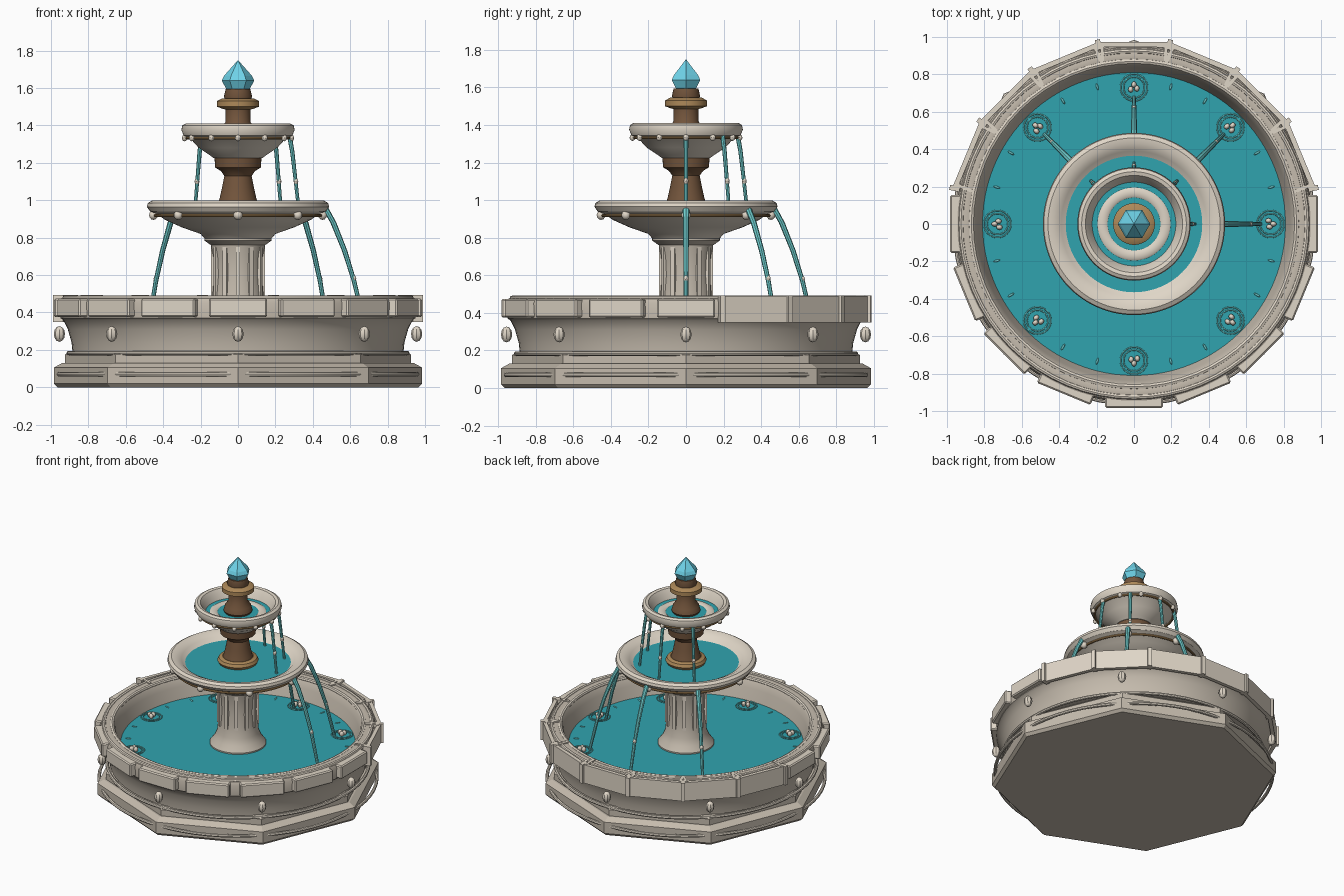
import bpy, bmesh
from math import sin, cos, pi, radians
from mathutils import Matrix, Vector

if "Cube" in bpy.data.objects:
    bpy.data.objects.remove(bpy.data.objects["Cube"])


def material(name, color):
    m = bpy.data.materials.new(name)
    m.diffuse_color = (*color, 1)
    m.use_nodes = True
    m.node_tree.nodes["Principled BSDF"].inputs["Base Color"].default_value = m.diffuse_color
    return m


STONE = material("stone", (0.56, 0.50, 0.42))
PALE = material("pale_stone", (0.74, 0.67, 0.57))
WATER = material("water", (0.03, 0.37, 0.43))
STREAM = material("stream", (0.16, 0.62, 0.62))
WOOD = material("dark_bronze", (0.17, 0.09, 0.045))
GOLD = material("gold_bronze", (0.42, 0.25, 0.10))
CRYSTAL = material("crystal", (0.16, 0.66, 0.82))


def finish(name, bm, mat, smooth=True):
    bmesh.ops.remove_doubles(bm, verts=bm.verts, dist=1e-5)
    bmesh.ops.recalc_face_normals(bm, faces=bm.faces)
    me = bpy.data.meshes.new(name)
    bm.to_mesh(me)
    bm.free()
    me.materials.append(mat)
    ob = bpy.data.objects.new(name, me)
    bpy.context.collection.objects.link(ob)
    if smooth:
        bpy.ops.object.select_all(action='DESELECT')
        bpy.context.view_layer.objects.active = ob
        ob.select_set(True)
        bpy.ops.object.shade_smooth_by_angle(angle=radians(35))
    return ob


def lathe(name, profile, mat, sides=64, smooth=True):
    """Spin (radius, z) points about the z axis."""
    bm = bmesh.new()
    rings = [[bm.verts.new((r * cos(2 * pi * i / sides), r * sin(2 * pi * i / sides), z))
              for i in range(sides)] if r > 0 else [bm.verts.new((0, 0, z))] * sides
             for r, z in profile]
    for a, b in zip(rings, rings[1:]):
        for i in range(sides):
            j = (i + 1) % sides
            bm.faces.new(list(dict.fromkeys((a[i], a[j], b[j], b[i]))))
    return finish(name, bm, mat, smooth)


def ring(name, R, z, r, mat, flat=1.0):
    prof = [(R + r * cos(t * pi / 4), z + flat * r * sin(t * pi / 4)) for t in range(9)]
    return lathe(name, prof, mat)


def place(angle, radius=0, z=0):
    return Matrix.Rotation(radians(angle), 4, 'Z') @ Matrix.Translation((radius, 0, z))


def add_box(bm, angle, x0, x1, y0, y1, z0, z1):
    """Box with radial range x, tangential range y, turned to an angle."""
    m = (Matrix.Rotation(radians(angle), 4, 'Z')
         @ Matrix.Translation(((x0 + x1) / 2, (y0 + y1) / 2, (z0 + z1) / 2))
         @ Matrix.Diagonal((x1 - x0, y1 - y0, z1 - z0, 1)))
    bmesh.ops.create_cube(bm, size=1, matrix=m)


def ellipsoids(name, spots, size, mat, u=10, v=6):
    bm = bmesh.new()
    for a, r, z in spots:
        bmesh.ops.create_uvsphere(bm, u_segments=u, v_segments=v, radius=1,
                                  matrix=place(a, r, z) @ Matrix.Diagonal((*size, 1)))
    return finish(name, bm, mat)


def streams(name, path, radius):
    """Thin tubes along a falling (radius, z) path, on four sides."""
    bm = bmesh.new()
    for a in (0, 45, 90, 135):
        rings = []
        for k, (r, z) in enumerate(path):
            w = radius * (1 - 0.1 * k)
            rings.append([bm.verts.new(place(a) @ Vector((r + w * cos(t * pi / 4), w * sin(t * pi / 4), z)))
                          for t in range(8)])
        for p, q in zip(rings, rings[1:]):
            for i in range(8):
                bm.faces.new((p[i], p[i - 1], q[i - 1], q[i]))
        bm.faces.new(rings[0])
        bm.faces.new(rings[-1])
    return finish(name, bm, STREAM)


# Octagonal stepped plinth with round mouldings
lathe("plinth_lower", [(0, 0), (0.965, 0), (0.985, 0.02), (0.985, 0.105), (0.94, 0.13), (0, 0.13)],
      STONE, 8, False)
lathe("plinth_upper", [(0, 0.12), (0.925, 0.12), (0.925, 0.175), (0.90, 0.195), (0, 0.195)],
      STONE, 8, False)
ring("plinth_moulding_lower", 0.96, 0.07, 0.012, PALE)
ring("plinth_moulding_upper", 0.905, 0.183, 0.012, PALE)

# Basin wall and rounded rim
LEVEL = 0.335
lathe("basin", [(0.80, 0.19), (0.885, 0.19), (0.89, 0.24), (0.91, 0.31), (0.935, 0.36), (0.95, 0.37),
                (0.955, 0.45), (0.945, 0.475), (0.92, 0.485), (0.885, 0.485), (0.86, 0.478),
                (0.848, 0.46), (0.835, 0.42), (0.81, LEVEL), (0.80, 0.30), (0.80, 0.19)], STONE, 96)
ring("rim_bead_outer", 0.925, 0.478, 0.014, PALE)
ring("rim_bead_inner", 0.87, 0.474, 0.016, PALE)
lathe("basin_water", [(0, LEVEL), (0.812, LEVEL), (0.80, 0.30), (0, 0.30)], WATER, 96)

# Rim: solid coping blocks at the front, open framed panels at the back
bm = bmesh.new()
for k in range(8, 17):
    add_box(bm, 22.5 * k, 0.90, 0.983, -0.155, 0.155, 0.375, 0.475)
coping = finish("coping_blocks", bm, PALE, False)
bevel = coping.modifiers.new("bevel", 'BEVEL')
bevel.width = 0.008
bm = bmesh.new()
for k in range(1, 8):
    a = 22.5 * k
    add_box(bm, a, 0.945, 0.972, -0.185, 0.185, 0.35, 0.49)
    for s in (-1, 1):
        y0, y1 = sorted((s * 0.16, s * 0.178))
        add_box(bm, a, 0.86, 0.96, y0, y1, 0.37, 0.493)
for k in range(8):
    add_box(bm, 11.25 + 22.5 * k, 0.95, 1.005, -0.014, 0.014, 0.35, 0.493)
finish("back_rim_panels", bm, PALE, False)

eighths = [45 * k for k in range(8)]
ellipsoids("basin_studs", [(a, 0.955, 0.285) for a in eighths], (0.03, 0.03, 0.042), PALE, 8, 6)

# Fluted pedestal
lathe("pedestal", [(0, 0.30), (0.195, 0.30), (0.195, 0.345), (0.165, 0.385), (0.145, 0.43), (0.136, 0.51),
                   (0.128, 0.60), (0.133, 0.70), (0.145, 0.76), (0.18, 0.785), (0.18, 0.82), (0, 0.82)],
      STONE, 48)
bm = bmesh.new()
for k in range(12):
    add_box(bm, 30 * k, 0.12, 0.145, -0.012, 0.012, 0.49, 0.75)
finish("pedestal_flutes", bm, PALE, False)

# Lower bowl
lathe("lower_bowl", [(0, 0.785), (0.17, 0.785), (0.20, 0.82), (0.30, 0.855), (0.39, 0.895), (0.43, 0.925),
                     (0.47, 0.94), (0.487, 0.965), (0.482, 0.985), (0.46, 0.998), (0.43, 0.995),
                     (0.39, 0.975), (0.355, 0.94), (0.25, 0.91), (0, 0.90)], PALE, 80)
lathe("lower_bowl_water", [(0, 0.95), (0.365, 0.95), (0.34, 0.93), (0, 0.93)], WATER)
ring("lower_bowl_band", 0.443, 0.918, 0.008, GOLD)
ellipsoids("lower_bowl_beads", [(a, 0.452, 0.92) for a in eighths], (0.025, 0.025, 0.025), PALE)

# Turned bronze stem
lathe("stem", [(0, 0.93), (0.11, 0.93), (0.11, 0.98), (0.098, 1.01), (0.085, 1.07), (0.073, 1.13),
               (0.09, 1.155), (0.122, 1.175), (0.126, 1.23), (0, 1.23)], WOOD, 40)
ring("stem_collar", 0.107, 0.97, 0.035, GOLD, 0.8)

# Upper bowl
lathe("upper_bowl", [(0, 1.225), (0.13, 1.225), (0.15, 1.24), (0.21, 1.28), (0.255, 1.33),
                     (0.29, 1.345), (0.303, 1.375), (0.298, 1.40), (0.28, 1.41), (0.26, 1.405),
                     (0.24, 1.375), (0.22, 1.325), (0.15, 1.30), (0, 1.29)], PALE)
lathe("upper_bowl_water", [(0, 1.335), (0.224, 1.335), (0.21, 1.32), (0, 1.32)], WATER)
ring("upper_bowl_inner_ring", 0.168, 1.335, 0.027, PALE, 0.3)
ring("upper_bowl_band", 0.273, 1.333, 0.008, GOLD)
ellipsoids("upper_bowl_beads", [(30 * k, 0.285, 1.333) for k in range(12)], (0.016, 0.016, 0.018), PALE)

# Finial with faceted crystal
lathe("finial_stem", [(0, 1.32), (0.085, 1.32), (0.10, 1.35), (0.09, 1.385), (0.066, 1.42), (0.066, 1.49),
                      (0.07, 1.54), (0.075, 1.555), (0.066, 1.595), (0, 1.595)], WOOD, 32)
lathe("finial_disc", [(0.05, 1.48), (0.085, 1.49), (0.112, 1.50), (0.112, 1.53), (0.085, 1.545),
                      (0.05, 1.545)], GOLD, 32)
lathe("crystal", [(0, 1.59), (0.06, 1.59), (0.087, 1.64), (0.075, 1.665), (0.035, 1.71), (0, 1.75)],
      CRYSTAL, 6, False)

# Falling water with droplets
streams("lower_streams", [(0.465, 0.96), (0.51, 0.88), (0.57, 0.73), (0.62, 0.57), (0.675, LEVEL)], 0.018)
streams("upper_streams", [(0.275, 1.345), (0.29, 1.26), (0.305, 1.13), (0.325, 0.95)], 0.013)
flows = (0, 45, 90, 135)
ellipsoids("stream_drops", [(a, 0.62, 0.58) for a in flows] + [(a, 0.31, 1.10) for a in flows],
           (0.013, 0.013, 0.02), PALE)

# Splash rings, foam and small ripples on the basin water
for a in eighths:
    for i, r in enumerate((0.072, 0.056)):
        splash = ring(f"splash_ring_{a}_{i}", r, 0, 0.004, STREAM)
        splash.matrix_world = place(a, 0.73, LEVEL + 0.003)
ellipsoids("splash_foam", [(a + da, r, LEVEL + 0.015) for a in eighths
                           for da, r in ((0, 0.745), (1.4, 0.72), (-1.2, 0.725))], (0.017, 0.014, 0.02), PALE)
ellipsoids("ripples", [(15 * k, 0.76, LEVEL) for k in range(24) if k % 3], (0.02, 0.006, 0.006), STREAM)
